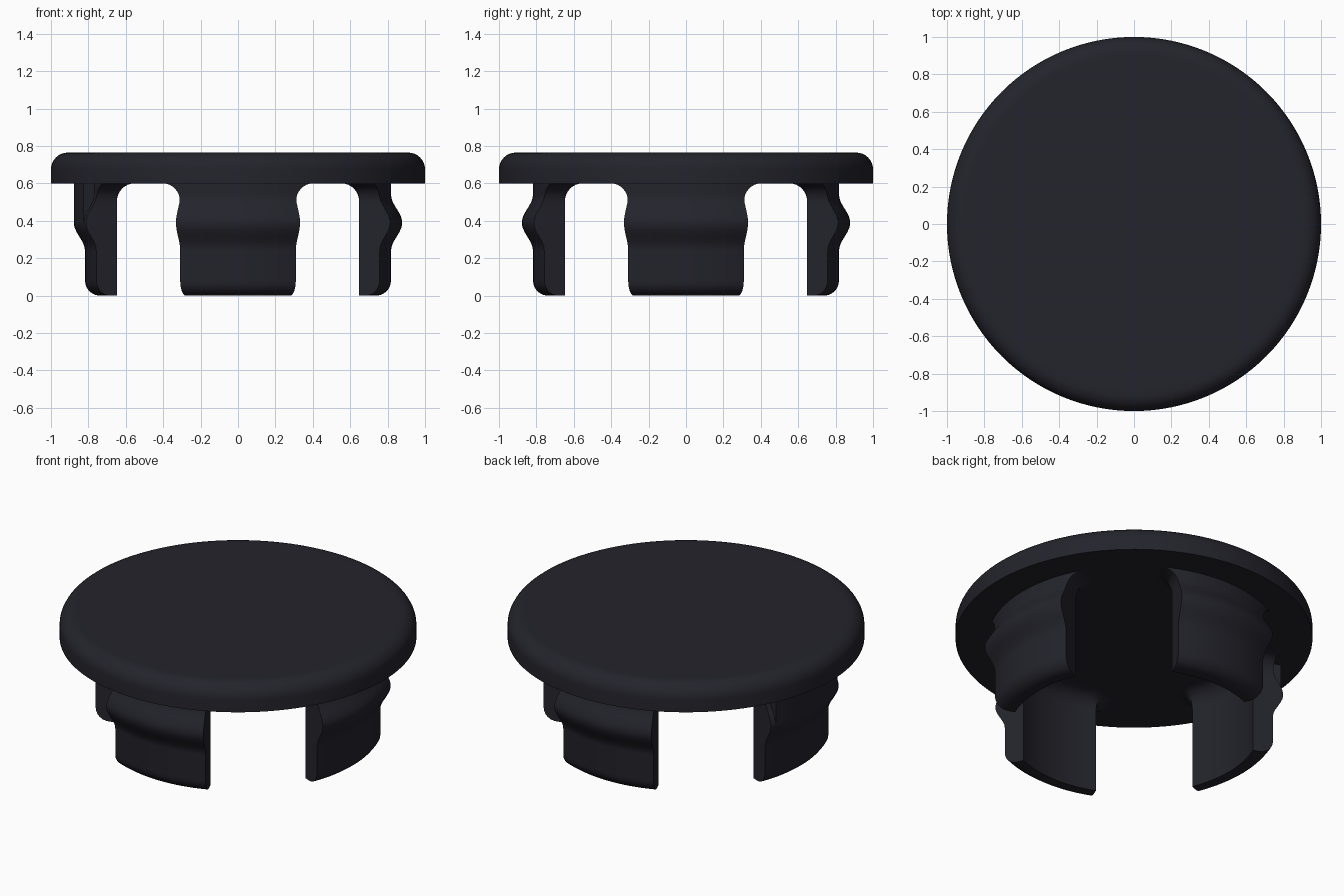
import bpy
import bmesh
from math import cos, sin, pi, radians, sqrt

if "Cube" in bpy.data.objects:
    bpy.data.objects.remove(bpy.data.objects["Cube"], do_unlink=True)

COLOUR = (0.017, 0.017, 0.025, 1)
mat = bpy.data.materials.new("dark plastic")
mat.use_nodes = True
mat.diffuse_color = COLOUR
bsdf = mat.node_tree.nodes["Principled BSDF"]
bsdf.inputs["Base Color"].default_value = COLOUR

CAP_BOTTOM, CAP_TOP, CAP_ROUND = 0.6, 0.765, 0.09
INNER, OUTER, BULGE = 0.70, 0.818, 0.878
HALF = radians(22.2)
FILLET = 0.1


def polar(r, a, z):
    return (r * cos(a), r * sin(a), z)


def loft(name, loops, angle=35):
    """Skin a stack of closed loops and cap both ends."""
    bm = bmesh.new()
    rows = [[bm.verts.new(p) for p in loop] for loop in loops]
    n = len(rows[0])
    for low, high in zip(rows, rows[1:]):
        for i in range(n):
            j = (i + 1) % n
            bm.faces.new((low[i], low[j], high[j], high[i]))
    bm.faces.new(rows[0][::-1])
    bm.faces.new(rows[-1])
    bmesh.ops.remove_doubles(bm, verts=bm.verts, dist=0.0001)
    bmesh.ops.recalc_face_normals(bm, faces=bm.faces)
    mesh = bpy.data.meshes.new(name)
    bm.to_mesh(mesh)
    bm.free()
    mesh.materials.append(mat)
    obj = bpy.data.objects.new(name, mesh)
    bpy.context.collection.objects.link(obj)
    bpy.ops.object.select_all(action="DESELECT")
    obj.select_set(True)
    bpy.context.view_layer.objects.active = obj
    bpy.ops.object.shade_smooth_by_angle(angle=radians(angle))
    return obj


# Round cap with a softened top rim
profile = [(1, CAP_BOTTOM)]
for k in range(9):
    t = k / 8 * pi / 2
    profile.append((1 - CAP_ROUND + CAP_ROUND * cos(t),
                    CAP_TOP - CAP_ROUND + CAP_ROUND * sin(t)))
profile.append((0.88, CAP_TOP))
SEGMENTS = 128
loft("cap", [[polar(r, 2 * pi * i / SEGMENTS, z) for i in range(SEGMENTS)]
             for r, z in profile])


# Clip legs: ring sectors with a snap bulge, rounded foot and root fillet
def outer_radius(z):
    if z < 0.08:
        return OUTER - 0.08 + sqrt(max(0, 0.08 ** 2 - (0.08 - z) ** 2))
    s = abs(z - 0.39) / 0.15
    return OUTER + (BULGE - OUTER) * (0.5 + 0.5 * cos(pi * s) if s < 1 else 0)


def root_offset(z):
    h = max(0, z - (CAP_BOTTOM - FILLET))
    return FILLET - sqrt(max(0, FILLET ** 2 - h ** 2))


def section(z, turn):
    r, d, n = outer_radius(z), root_offset(z), 16
    steps = [2 * i / n - 1 for i in range(n + 1)]
    wide = HALF + d / r
    corner = HALF + d / INNER
    loop = [polar(r, turn + wide * s, z) for s in steps]
    loop.append(polar(INNER, turn + corner, z))
    loop += [polar(INNER - d, turn - HALF * s, z) for s in steps]
    loop.append(polar(INNER, turn - corner, z))
    return loop


heights = [0.08 * (1 - cos(k / 6 * pi / 2)) for k in range(7)]
heights += [0.24 + 0.02 * k for k in range(14)]
heights += [CAP_BOTTOM - FILLET + FILLET * sin(k / 8 * pi / 2) for k in range(1, 9)]
heights = sorted(set(round(z, 4) for z in heights))
for side, turn in (("left", 0), ("back", pi / 2), ("right", pi), ("front", -pi / 2)):
    loft(side + "_clip_leg", [section(z, turn) for z in heights])

# Filled shoulder above the bulge of the right leg
arc = [radians(20) * (i / 8 - 1) for i in range(17)]
loft("right_leg_shoulder",
     [[polar(BULGE, pi + a, z) for a in arc] + [polar(0.76, pi - a, z) for a in arc]
      for z in (0.39, CAP_BOTTOM)])
